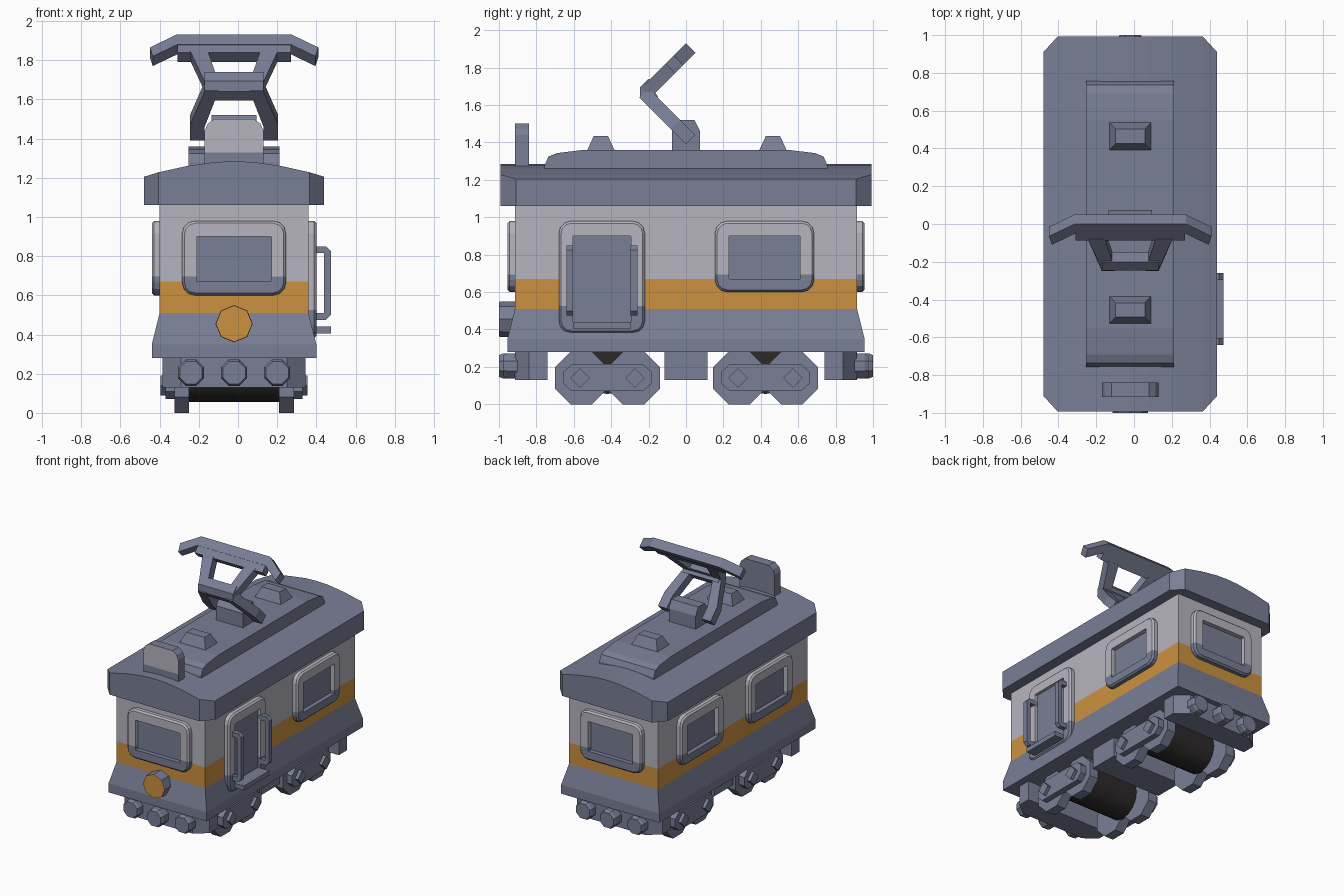
import bpy, bmesh, math
from mathutils import Vector

if "Cube" in bpy.data.objects:
    bpy.data.objects.remove(bpy.data.objects["Cube"])

CX = -0.02  # the carriage centre line (the door handles stick out on +x)


def material(name, rgb):
    m = bpy.data.materials.new(name)
    m.diffuse_color = (*rgb, 1)
    m.use_nodes = True
    m.node_tree.nodes["Principled BSDF"].inputs["Base Color"].default_value = m.diffuse_color
    return m


BLUE = material("slate blue", (0.19, 0.21, 0.30))
LIGHT = material("light grey", (0.47, 0.46, 0.52))
ORANGE = material("orange", (0.60, 0.285, 0.05))
DARK = material("near black", (0.025, 0.023, 0.022))


def finish(name, bm, mats=(BLUE,), rule=None, cut=None):
    """Optional horizontal cut, colour rule per face, then make the object."""
    bmesh.ops.recalc_face_normals(bm, faces=bm.faces)
    if cut:
        bmesh.ops.bisect_plane(bm, geom=bm.verts[:] + bm.edges[:] + bm.faces[:],
                               plane_co=(0, 0, cut), plane_no=(0, 0, 1))
    bm.normal_update()
    if rule:
        for f in bm.faces:
            f.material_index = rule(f.calc_center_median(), f.normal)
    me = bpy.data.meshes.new(name)
    bm.to_mesh(me)
    bm.free()
    for m in mats:
        me.materials.append(m)
    ob = bpy.data.objects.new(name, me)
    ob.location.x = CX
    bpy.context.collection.objects.link(ob)
    return ob


def loft(name, rings, closed=False, **kw):
    """Skin rings of equal point count; capped, or joined end to end."""
    bm = bmesh.new()
    vs = [[bm.verts.new(p) for p in r] for r in rings]
    n = len(vs[0])
    pairs = list(zip(vs, vs[1:])) + ([(vs[-1], vs[0])] if closed else [])
    for a, b in pairs:
        for i in range(n):
            j = (i + 1) % n
            bm.faces.new((a[i], a[j], b[j], b[i]))
    if not closed:
        bm.faces.new(vs[0])
        bm.faces.new(vs[-1])
    return finish(name, bm, **kw)


# Placing functions: outline (u, v) and depth d to xyz
def along_x(u, v, d): return (d, u, v)
def along_y(u, v, d): return (u, d, v)
def along_z(u, v, d): return (u, v, d)


def prism(name, pts, place, a, b, **kw):
    return loft(name, [[place(u, v, d) for u, v in pts] for d in (a, b)], **kw)


def rect(u0, u1, v0, v1):
    return [(u0, v0), (u1, v0), (u1, v1), (u0, v1)]


def ngon(u, v, r, n=8, turn=0.0):
    return [(u + r * math.cos(turn + 2 * math.pi * i / n),
             v + r * math.sin(turn + 2 * math.pi * i / n)) for i in range(n)]


def rounded(u0, u1, v0, v1, r):
    out = []
    for cu, cv, q in ((u1 - r, v1 - r, 0), (u0 + r, v1 - r, 1), (u0 + r, v0 + r, 2), (u1 - r, v0 + r, 3)):
        for k in range(4):
            t = math.pi / 2 * (q + k / 3)
            out.append((cu + r * math.cos(t), cv + r * math.sin(t)))
    return out


def frame(name, outer, inner, place, split, thick=0.04):
    """Raised window or door surround, light above the split and blue below."""
    o, i = rounded(*outer, 0.065), rounded(*inner, 0.004)
    rings = [[place(u, v, d) for u, v in p] for p, d in ((o, -.01), (o, thick - .012), (
        rounded(outer[0] + .012, outer[1] - .012, outer[2] + .012, outer[3] - .012, 0.055), thick),
        (i, thick), (i, -.01))]
    loft(name, rings, closed=True, mats=(LIGHT, BLUE), cut=split,
         rule=lambda c, n: int(c.z < split))


# Body shell with flared skirt and orange stripe
loft("body", [[(sx * hx, sy * hy, z) for sx, sy in ((-1, -1), (1, -1), (1, 1), (-1, 1))]
              for hx, hy, z in ((.42, .955, .28), (.42, .955, .35), (.38, .915, .51),
                                (.38, .915, .67), (.38, .915, 1.08))],
     mats=(BLUE, ORANGE, LIGHT),
     rule=lambda c, n: 0 if c.z < .51 else (1 if c.z < .67 else 2))

# Cambered roof with clipped corners, and the raised deck
stations = ((-.46, .91, 1.205), (-.385, .992, 1.228), (-.24, .992, 1.26), (-.1, .992, 1.28), (0, .992, 1.284),
            (.1, .992, 1.28), (.24, .992, 1.26), (.385, .992, 1.228), (.46, .91, 1.205))
loft("roof", [[(x, -h, 1.06), (x, h, 1.06), (x, h, z), (x, -h, z)] for x, h, z in stations])
deck = [(-.76, 1.22), (-.755, 1.28), (-.735, 1.325), (-.69, 1.343), (-.55, 1.36)]
prism("roof_deck", deck + [(-y, z) for y, z in reversed(deck)], along_x, -.233, .233)
for y in (-.455, .465):
    loft("roof_vent", [[(u, y + v, z) for u, v in rect(-a, a, -b, b)]
                       for a, b, z in ((.115, .077, 1.35), (.077, .038, 1.435))])

# Destination board on the roof front
board = [(-.15, 1.24), (.15, 1.24), (.15, 1.44), (.135, 1.475), (.10, 1.5),
         (-.10, 1.5), (-.135, 1.475), (-.15, 1.44)]
prism("roof_sign", board, along_y, -.915, -.84, mats=(BLUE, LIGHT), cut=1.33,
      rule=lambda c, n: int(n.y < -.9 and c.z > 1.33))

# Pantograph: base, lower arms, elbow, upper arms, contact bar
prism("pantograph_base", [(-.075, 1.35), (.075, 1.35), (.075, 1.46), (.045, 1.52), (-.035, 1.52), (-.075, 1.47)],
      along_x, -.115, .115)


def lower(u, v, d): return (u, 1.39 - v + d, v + d)
def upper(u, v, d): return (u, v - 1.93 + d, v - d)


low_arm = [(.225, 1.39), (.225, 1.47), (.15, 1.64), (.08, 1.64), (.15, 1.46), (.15, 1.39)]
up_arm = [(.15, 1.69), (.225, 1.85), (.135, 1.85), (.08, 1.69)]
for s in (-1, 1):
    prism("pantograph_lower_arm", [(s * u, v) for u, v in low_arm], lower, 0, .05)
    prism("pantograph_upper_arm", [(s * u, v) for u, v in up_arm], upper, 0, .05)
prism("pantograph_elbow", [(-.245, 1.695), (-.245, 1.64), (-.2, 1.595), (-.15, 1.645), (-.165, 1.667),
                           (-.15, 1.69), (-.2, 1.74)], along_x, -.15, .15)
half_bar = [(.295, 1.93), (.43, 1.865), (.415, 1.82), (.29, 1.88)]
prism("pantograph_contact_bar", half_bar + [(-u, v) for u, v in reversed(half_bar)], upper, 0, .05)
prism("pantograph_contact_rail", rect(-.29, .29, 1.84, 1.925), upper, 0.002, .048)


# Windows on all four walls
def front(u, v, d): return (u, -.915 - d, v)
def back(u, v, d): return (u, .915 + d, v)
def right(u, v, d): return (.38 + d, u, v)
def left(u, v, d): return (-.38 - d, u, v)


for wall, place, c in (("front", front, 0), ("back", back, 0), ("right", right, .42),
                       ("left", left, .42), ("left", left, -.42)):
    frame(wall + "_window_frame", (c - .265, c + .265, .60, .98), (c - .19, c + .19, .67, .90), place, .695)
    prism(wall + "_window_glass", rect(c - .192, c + .192, .668, .902), place, -.003, .006)

# Door with step and grab handles
frame("door_frame", (-.68, -.22, .38, .98), (-.605, -.295, .44, .90), right, .525)
prism("door_panel", rect(-.607, -.293, .438, .902), right, -.003, .018)
prism("door_step", rect(-.605, -.295, .405, .44), along_x, .40, .495)
handle = [(.39, .85), (.47, .85), (.495, .825), (.495, .50), (.47, .475), (.39, .475),
          (.39, .51), (.46, .51), (.46, .815), (.39, .815)]
for y in (-.64, -.297):
    prism("door_handle", handle, along_y, y, y + .037)

# Headlamp
loft("headlamp", [[(u, y, v) for u, v in ngon(0, .455, r, 8, math.pi / 2)]
                  for r, y in ((.095, -.90), (.095, -.985), (.093, -1.0))],
     mats=(BLUE, ORANGE), rule=lambda c, n: int(n.y < -.9))

# Bumper beams and buffers at both ends
beam = [(-.365, .74), (.365, .74), (.365, .84), (.27, .915), (-.27, .915), (-.365, .84)]
for s in (-1, 1):
    prism("bumper_beam", [(u, s * v) for u, v in beam], along_z, .13, .29)
    for x, end in ((-.22, .975), (0, 1.0), (.22, .975)):
        loft("buffer", [[(u, s * y, v) for u, v in ngon(x, .205, r, 8, math.pi / 8)]
                        for r, y in ((.072, .89), (.072, end - .02), (.062, end))])

# Underfloor box
prism("underfloor_box", rect(-.115, .115, .13, .29), along_x, -.30, .30)

# Bogies: wheels, side frames, axle ends, dark drum
for cy in (-.42, .425):
    for s in (-1, 1):
        for w in (-.14, .14):
            prism("wheel", ngon(cy + w, .14, .1515, 8, math.pi / 8), along_x, s * .23, s * .305)
            prism("axle_end", ngon(cy + w * 1.05, .14, .052, 4), along_x, s * .34, s * .375)
        side = [(-.235, .11), (-.19, .07), (.19, .07), (.235, .11), (.235, .175), (.19, .215), (-.19, .215), (-.235, .175)]
        prism("bogie_side_frame", [(cy + u, v) for u, v in side], along_x, s * .30, s * .35)
    drum = prism("bogie_drum", ngon(cy, .205, .15, 16), along_x, -.235, .235, mats=(DARK,))
    bpy.ops.object.select_all(action='DESELECT')
    drum.select_set(True)
    bpy.context.view_layer.objects.active = drum
    bpy.ops.object.shade_smooth_by_angle()
